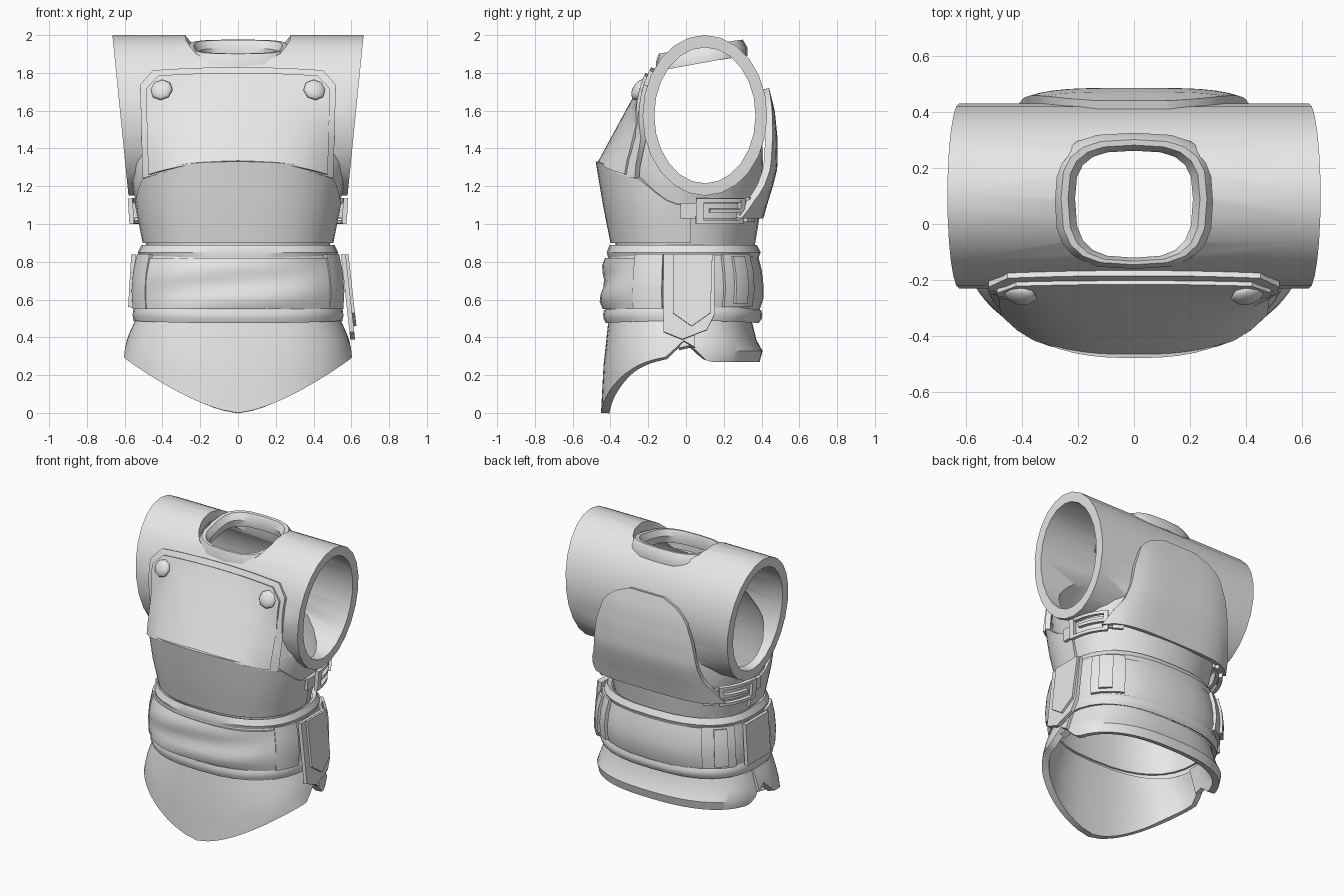
import bpy, bmesh
from math import sin, cos, pi, radians, sqrt, copysign

if "Cube" in bpy.data.objects:
    bpy.data.objects.remove(bpy.data.objects["Cube"], do_unlink=True)

GREY = bpy.data.materials.new("plain_grey")
GREY.use_nodes = True
GREY.diffuse_color = (0.8, 0.8, 0.8, 1)
GREY.node_tree.nodes["Principled BSDF"].inputs["Base Color"].default_value = (0.8, 0.8, 0.8, 1)


def lerp(a, b, t):
    return a + (b - a) * t


def table(rows, z):
    """Interpolate rows of (z, values...) at height z."""
    if z <= rows[0][0]:
        return rows[0][1:]
    for a, b in zip(rows, rows[1:]):
        if z <= b[0]:
            t = (z - a[0]) / (b[0] - a[0])
            return [lerp(p, q, t) for p, q in zip(a[1:], b[1:])]
    return rows[-1][1:]


def rounded(a, hx, front, back, n=2.5):
    """Point on a squarish oval; angle 0 is the front, 90 degrees is +x."""
    s, c = sin(a), cos(a)
    depth = front if c > 0 else back
    return hx * copysign(abs(s) ** (2 / n), s), depth * abs(c) ** (2 / n)


def apply_modifiers(ob):
    bpy.ops.object.select_all(action='DESELECT')
    ob.select_set(True)
    bpy.context.view_layer.objects.active = ob
    for m in list(ob.modifiers):
        bpy.ops.object.modifier_apply(modifier=m.name)


def finish(ob, thick=0, angle=35):
    if thick:
        m = ob.modifiers.new("thickness", 'SOLIDIFY')
        m.thickness, m.offset = thick, -1
        m.use_even_offset = False
    apply_modifiers(ob)
    bpy.ops.object.shade_smooth_by_angle(angle=radians(angle))
    return ob


def make(name, bm):
    me = bpy.data.meshes.new(name)
    bm.to_mesh(me)
    bm.free()
    me.materials.append(GREY)
    ob = bpy.data.objects.new(name, me)
    bpy.context.collection.objects.link(ob)
    return ob


def grid(name, f, nu, nv, wrap_u=False, wrap_v=False, caps=False):
    """Surface from f(u, v), u and v in 0..1, optionally closed."""
    bm = bmesh.new()
    cu, cv = nu + (not wrap_u), nv + (not wrap_v)
    vs = [[bm.verts.new(f(i / nu, k / nv)) for i in range(cu)] for k in range(cv)]
    for k in range(nv):
        for i in range(nu):
            j, l = (i + 1) % cu, (k + 1) % cv
            bm.faces.new((vs[k][i], vs[k][j], vs[l][j], vs[l][i]))
    if caps:
        bm.faces.new(vs[0])
        bm.faces.new(vs[-1])
    if caps or wrap_v:
        bmesh.ops.recalc_face_normals(bm, faces=bm.faces)
    return make(name, bm)


def shell(name, prof, a0, a1, bottom, top, seg=32, rows=4, thick=0.03, off=0, bump=None):
    """Curved plate around the body between two angles in degrees."""
    full = a1 - a0 >= 360

    def f(u, v):
        a = radians(lerp(a0, a1, u))
        lo = bottom(a) if callable(bottom) else bottom
        hi = top(a) if callable(top) else top
        z = lerp(lo, hi, v)
        hx, fr, bk = table(prof, z)
        o = off + (bump(a, z) if bump else 0)
        x, y = rounded(a, hx + o, fr - o, bk + o)
        return x, y, z
    return finish(grid(name, f, seg, rows, wrap_u=full), thick)


def boolean(ob, other, op):
    m = ob.modifiers.new(op, 'BOOLEAN')
    m.operation, m.object, m.solver = op, other, 'EXACT'
    apply_modifiers(ob)
    bpy.data.objects.remove(other, do_unlink=True)


# Shirt: a sideways sleeve tube joined to the trunk, hollowed, with a neck hole
MID_Y, MID_Z, RY, RZ = 0.1, 1.575, 0.33, 0.425


def sleeve(name, ry, rz, extra):
    def f(u, v):
        a = u * 2 * pi
        z = MID_Z + rz * cos(a)
        end = 0.58 + 0.085 * (z - 1.15) / 0.85 + extra
        return lerp(-end, end, v), MID_Y + ry * sin(a), z
    return grid(name, f, 24, 1, wrap_u=True, caps=True)


TRUNK = [(0.86, 0.48, -0.37, 0.36), (1.1, 0.535, -0.40, 0.40), (1.25, 0.575, -0.41, 0.41),
         (1.5, 0.575, -0.33, 0.40), (1.75, 0.4, -0.14, 0.34)]


def trunk(name, z0, z1, inset):
    def f(u, v):
        z = lerp(z0, z1, v)
        hx, fr, bk = table(TRUNK, z)
        return *rounded(u * 2 * pi, hx - inset, fr + inset, bk - inset, 2.2), z
    return grid(name, f, 32, 8, wrap_u=True, caps=True)


def neck(u, v):
    x, y = rounded(u * 2 * pi, 0.28, -0.235, 0.22, 3)
    return x, y + 0.08, lerp(1.76, 2.2, v)


shirt = sleeve("shirt", RY, RZ, 0)
boolean(shirt, trunk("trunk", 0.86, 1.75, 0), 'UNION')
boolean(shirt, sleeve("sleeve_cutter", 0.268, 0.36, 0.2), 'DIFFERENCE')
boolean(shirt, trunk("trunk_cutter", 0.7, 1.71, 0.035), 'DIFFERENCE')
boolean(shirt, grid("neck_cutter", neck, 24, 1, wrap_u=True, caps=True), 'DIFFERENCE')
finish(shirt)


# Collar, higher at the back
def collar(u, v):
    inset, drop = [(0, 0.09), (0, 0.045), (0.03, 0), (0.055, 0), (0.08, 0.04), (0.07, 0.09)][round(v * 6) % 6]
    x, y = rounded(u * 2 * pi, 0.29 - inset, -0.25 + inset * 0.5, 0.235 - inset * 0.8, 3)
    y += 0.09
    return x, y, 1.9 + 0.18 * (y + 0.15) - drop - 0.05 * max(0, y - 0.2)


finish(grid("collar", collar, 20, 6, wrap_u=True, wrap_v=True))


def sleeve_depth(z):
    return RY * sqrt(max(0, 1 - ((z - MID_Z) / RZ) ** 2))


# Chest plate: backing rim, raised panel and two rivets
def chest_y(x, z):
    t = (z - 1.29) / 0.53
    low = -0.488 * max(0, 1 - (abs(x) / 0.58) ** 2.4) ** 0.42
    return min(lerp(low, -0.2, min(1, max(0, t))), MID_Y - sleeve_depth(z) - 0.035)


def chest(grow, back):
    def f(u, v):
        x = (2 * u - 1) * (0.475 + grow + 0.015 * v - 0.07 * max(0, v - 0.875) / 0.125)
        q = (x / 0.5) ** 2
        z = lerp(1.335 - 0.08 * q - grow * 0.4, 1.80 - 0.02 * q + grow, v)
        return x, chest_y(x, z) + back, z
    return f


finish(grid("chest_rim", chest(0.03, 0.015), 16, 8), 0.035)
finish(grid("chest_panel", chest(0, 0), 16, 8), 0.025)
for side in (-1, 1):
    bm = bmesh.new()
    bmesh.ops.create_uvsphere(bm, u_segments=8, v_segments=6, radius=0.06)
    rivet = make("chest_rivet", bm)
    rivet.scale.z = 0.5
    rivet.rotation_euler = (radians(65), 0, side * radians(12))
    rivet.location = (side * 0.405, chest_y(0.405, 1.71) - 0.004, 1.71)
    finish(rivet, angle=50)

# Plate over the belly, reaching round to the sides
BELLY = [(0.9, 0.505, -0.40, 0.38), (1.1, 0.545, -0.44, 0.40), (1.33, 0.565, -0.478, 0.43)]
shell("belly_plate", BELLY, -92, 92, 0.9,
      lambda a: 1.33 - 0.07 * sin(a) ** 2 - 0.16 * abs(sin(a)) ** 12)

# Arched back plate
ARCH = [(1.03, 0.51, 0.41), (1.12, 0.47, 0.435), (1.2, 0.42, 0.46), (1.3, 0.395, 0.485),
        (1.45, 0.37, 0.485), (1.6, 0.32, 0.47), (1.66, 0.26, 0.455), (1.7, 0.2, 0.445), (1.72, 0.13, 0.44)]


def back_plate(u, v):
    z = lerp(1.03, 1.72, v)
    w, depth = table(ARCH, z)
    x = (1 - 2 * u) * w
    body = depth * (1 - (abs(x) / 0.55) ** 4) ** 0.25
    return x, max(body, MID_Y + sleeve_depth(z) + 0.015), z


finish(grid("back_plate", back_plate, 16, 16), 0.04)

# Waist: upper rim, belt, front folds and lower roll
RIM = [(0.81, 0.515, -0.41, 0.38), (0.85, 0.53, -0.42, 0.395), (0.89, 0.51, -0.405, 0.375)]
BELT = [(0.53, 0.545, -0.425, 0.385), (0.6, 0.555, -0.435, 0.41), (0.72, 0.55, -0.43, 0.41),
        (0.84, 0.525, -0.41, 0.38)]
ROLL = [(0.46, 0.53, -0.415, 0.37), (0.49, 0.555, -0.435, 0.40), (0.53, 0.56, -0.44, 0.405),
        (0.57, 0.545, -0.425, 0.385)]
shell("waist_rim", RIM, 0, 360, 0.81, 0.89, rows=2)
shell("belt", BELT, 0, 360, 0.53, 0.83)
shell("belt_folds", BELT, -56, 56, 0.55, 0.82, 12, 7, 0.02, 0.013,
      lambda a, z: 0.011 * sin(34 * (z - 0.55) - 2.2 * a) * cos(a * 1.5))
shell("lower_roll", ROLL, 0, 360, lambda a: 0.475 + 0.012 * sin(a) ** 2,
      lambda a: 0.545 + 0.02 * sin(a) ** 2, rows=3)


# Skirt: long pointed front, short flared back, meeting in a notch at the sides
def front_hem(a):
    return max(0.3 * abs(sin(a)) ** 1.2, 0.395 - 0.4 * abs(cos(a)) ** 0.8)


def back_hem(a):
    return max(0.27, 0.38 - 0.38 * abs(cos(a)) ** 0.8)


SKIRT_F = [(0, 0.61, -0.45, 0.4), (0.28, 0.615, -0.435, 0.4), (0.4, 0.585, -0.42, 0.4), (0.5, 0.54, -0.41, 0.37)]
SKIRT_B = [(0.27, 0.575, -0.4, 0.39), (0.31, 0.59, -0.4, 0.415), (0.38, 0.57, -0.4, 0.375),
           (0.5, 0.53, -0.4, 0.345)]
shell("front_skirt", SKIRT_F, -94, 94, front_hem, 0.5, 40, thick=0.045)
shell("back_skirt", SKIRT_B, 87, 273, back_hem, 0.5, 40, thick=0.045)

# Belt loops, side straps and buckles on both sides
STRAP = [(1.0, 0.54, -0.42, 0.405), (1.15, 0.55, -0.43, 0.425)]


def both(name, prof, a0, a1, z0, z1, off, seg=6, thick=0.025):
    shell("left_" + name, prof, a0, a1, z0, z1, seg, 3, thick, off)
    shell("right_" + name, prof, -a1, -a0, z0, z1, seg, 3, thick, off)


both("front_belt_loop", BELT, 56, 78, 0.55, 0.84, 0.02)
both("back_belt_loop", BELT, 114, 144, 0.56, 0.84, 0.02)
both("belt_keeper", BELT, 122, 134, 0.58, 0.83, 0.035)
both("side_strap", STRAP, 88, 140, 1.03, 1.11, 0.012, 10)
both("strap_keeper", STRAP, 133, 142, 1.01, 1.14, 0.035)
both("buckle_top", STRAP, 95, 128, 1.115, 1.135, 0.035)
both("buckle_bottom", STRAP, 95, 128, 1.0, 1.02, 0.035)
both("buckle_front", STRAP, 94, 98, 1.0, 1.135, 0.036)
both("buckle_back", STRAP, 125, 129, 1.0, 1.135, 0.036)
both("buckle_prong", STRAP, 102, 127, 1.06, 1.08, 0.036)


# Hanging belt end on the left, plain belt pad on the right
def side_plate(name, outline, side, x_top, slope, thick=0.025):
    bm = bmesh.new()
    vs = [bm.verts.new((side * (x_top + slope * (0.84 - z)), y, z)) for y, z in outline]
    face = bm.faces.new(vs)
    face.normal_update()
    if face.normal.x * side < 0:
        face.normal_flip()
    return finish(make(name, bm), thick)


side_plate("belt_end", [(-0.12, 0.84), (0.15, 0.84), (0.15, 0.52), (0.11, 0.44), (-0.02, 0.39), (-0.12, 0.43)],
           1, 0.57, 0.11)
side_plate("belt_end_panel", [(-0.07, 0.84), (0.14, 0.84), (0.13, 0.53), (0.03, 0.46), (-0.07, 0.53)],
           1, 0.585, 0.11, 0.02)
side_plate("belt_pad", [(-0.1, 0.84), (0.15, 0.84), (0.15, 0.56), (-0.1, 0.56)], -1, 0.565, 0.06)
